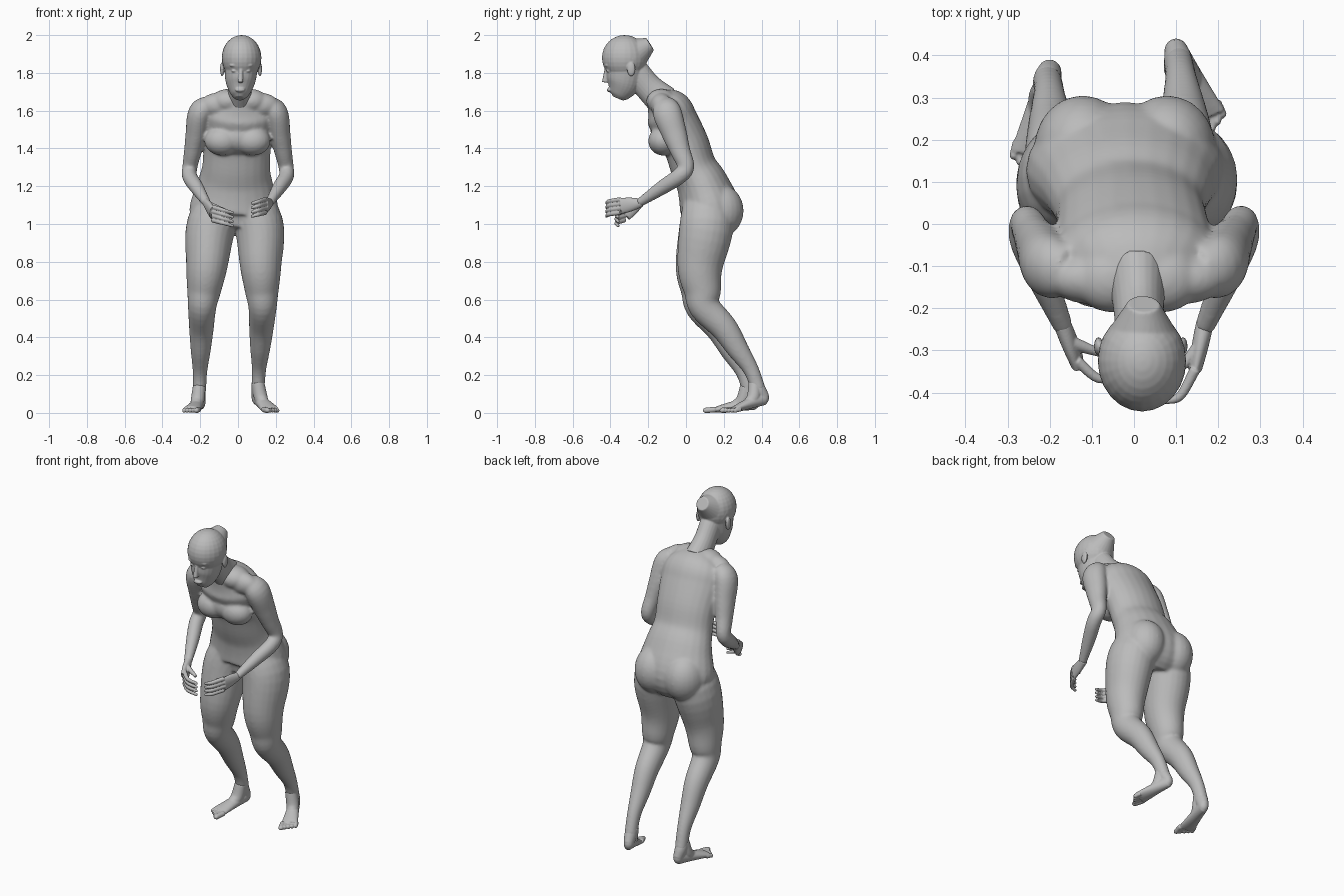
import bpy, bmesh
from math import cos, sin, tau
from mathutils import Vector, Matrix

default_cube = bpy.data.objects.get("Cube")
if default_cube:
    bpy.data.objects.remove(default_cube)

grey = (.5, .5, .5, 1)
skin = bpy.data.materials.new("plain grey")
skin.use_nodes = True
skin.diffuse_color = grey
skin.node_tree.nodes["Principled BSDF"].inputs["Base Color"].default_value = grey


def smooth_path(points, steps=5):
    """Curve that passes evenly through all points."""
    first = points[0] * 2 - points[1]
    last = points[-1] * 2 - points[-2]
    padded = [first, *points, last]
    path = []
    for before, start, end, after in zip(padded, padded[1:], padded[2:], padded[3:]):
        leave, arrive = (end - before) / 2, (after - start) / 2
        for step in range(steps):
            t = step / steps
            ease = t * t * (3 - 2 * t)
            path.append(start.lerp(end, ease) + leave * t * (1 - t) ** 2
                        - arrive * t * t * (1 - t))
    return path + [points[-1]]


def limb(bm, centres, radii, flat_start=1, flat_end=1, sides=24):
    """Rounded tube; the flatness is its depth divided by its width."""
    rows = [Vector((*centre, radius)) for centre, radius in zip(centres, radii)]
    path = smooth_path(rows)
    spine = [Vector(row[:3]) for row in path]
    final = len(spine) - 1
    rings = []
    for i, centre in enumerate(spine):
        along = (spine[min(i + 1, final)] - spine[max(i - 1, 0)]).normalized()
        across = Vector((1, 0, 0))
        across = (across - along * across.dot(along)).normalized()
        deep = along.cross(across) * (flat_start + (flat_end - flat_start) * i / final)
        radius = path[i].w
        angles = [tau * side / sides for side in range(sides)]
        rings.append([bm.verts.new(centre + (across * cos(a) + deep * sin(a)) * radius)
                      for a in angles])
    for lower, upper in zip(rings, rings[1:]):
        for side in range(sides):
            bm.faces.new((lower[side - 1], lower[side], upper[side], upper[side - 1]))
    bm.faces.new(rings[0])
    bm.faces.new(rings[-1])


def blob(bm, centre, size):
    """Ellipsoid."""
    place = Matrix.Translation(centre) @ Matrix.Diagonal((*size, 1))
    bmesh.ops.create_uvsphere(bm, u_segments=24, v_segments=16, radius=1, matrix=place)


def midline(y, z):
    """Point on the slightly leaning centre plane of the trunk."""
    return Vector(((z - 1.5) / 20, y, z))


def mirrored(side, x, y, z):
    return Vector((side * x, y, z))


def finish(bm, name, voxel, relaxing):
    """Fuse the overlapping volumes into one smooth skin."""
    bmesh.ops.recalc_face_normals(bm, faces=bm.faces)
    mesh = bpy.data.meshes.new(name)
    bm.to_mesh(mesh)
    bm.free()
    mesh.materials.append(skin)
    part = bpy.data.objects.new(name, mesh)
    bpy.context.collection.objects.link(part)
    fuse = part.modifiers.new("fuse", "REMESH")
    fuse.mode = "VOXEL"
    fuse.voxel_size = voxel
    fuse.use_smooth_shade = True
    relax = part.modifiers.new("relax", "SMOOTH")
    relax.iterations = relaxing


def leg(bm, hip, knee, ankle):
    """Thigh bowed to the front, calf bowed to the back."""
    bow = Vector((0, .03, 0))
    crest = hip.lerp(midline(.1, 1.25), .7)
    thigh = [crest, hip, hip.lerp(knee, .5) - bow, hip.lerp(knee, .8) - bow / 2]
    calf = [knee.lerp(ankle, quarter / 4) + bow for quarter in (1, 2, 3)]
    limb(bm, [*thigh, knee, *calf, ankle],
         [.1, .13, .11, .09, .075, .065, .053, .038, .035], flat_start=1.1, flat_end=1.1)


def arm(bm, side, wrist):
    collar = mirrored(side, .15, -.11, 1.64)
    shoulder = mirrored(side, .2, -.1, 1.59)
    elbow = mirrored(side, .255, 0, 1.3)
    bend = elbow + Vector((0, -.04, -.05))
    limb(bm, [collar, shoulder, shoulder.lerp(elbow, .4), shoulder.lerp(elbow, .7),
              elbow, bend, bend.lerp(wrist, .4), wrist],
         [.045, .063, .056, .047, .04, .04, .037, .023], flat_start=1.25)


def hand(name, wrist, knuckle, tip):
    """Palm on edge, with the fingers stacked below each other."""
    bm = bmesh.new()
    drop = Vector((0, 0, -.023))
    curl = Vector((0, -.025, 0))
    palm = knuckle + drop * 1.5
    heel = wrist.lerp(palm, -.2)
    limb(bm, [heel, wrist.lerp(palm, .4), palm], [.021, .02, .016],
         flat_start=1, flat_end=2.6)
    for finger in range(4):
        base, end = knuckle + drop * finger, tip + drop * finger
        limb(bm, [base, base.lerp(end, .5) + curl, end], [.013, .011, .008], sides=12)
        blob(bm, end, [.008] * 3)
    # Thumb
    root = wrist.lerp(knuckle, .4)
    reach = tip.lerp(root, .3) - curl
    limb(bm, [root, root.lerp(reach, .5), reach], [.017, .013, .008], sides=12)
    finish(bm, name, .003, 2)


def foot(name, side, ankle, heel, ball):
    """Foot with the heel raised and the big toe on the inner side."""
    bm = bmesh.new()
    along = (ball - heel).normalized()
    outward = Vector((-along.y, along.x, 0)).normalized() * side
    shin = ankle + Vector((0, -.02, .04))
    instep = heel.lerp(ball, .5)
    limb(bm, [heel, heel.lerp(ball, .4), ball], [.028, .035, .048],
         flat_start=1.4, flat_end=.35)
    limb(bm, [shin, ankle, heel], [.034, .034, .028], flat_start=1.1, flat_end=1.2)
    limb(bm, [shin, ankle.lerp(instep, .5), instep], [.034, .036, .03])
    blob(bm, heel, (.028, .03, .036))
    level = Vector((along.x, along.y, 0))
    for toe in range(5):
        size = .011 if toe else .015
        start = ball + outward * (toe - 2) * .019 - level * toe * .006
        end = start + level * (.055 - toe * .005)
        end.z = .013
        limb(bm, [start, end], [size, size], sides=12)
        blob(bm, end, (size, size, .013))
    finish(bm, name, .004, 3)


# Trunk, from the crotch up to the base of the neck
body = bmesh.new()
limb(body, [midline(.11, .96), midline(.13, 1.06), midline(.09, 1.2), midline(.04, 1.3),
            midline(0, 1.42), midline(-.06, 1.53), midline(-.1, 1.61), midline(-.16, 1.68)],
     [.16, .235, .205, .18, .18, .19, .18, .09], flat_start=.68, flat_end=.68)
blob(body, midline(-.1, 1.46), (.14, .09, .09))                         # breastbone
wrists = {side: mirrored(side, .165, -.25, 1.11) for side in (-1, 1)}
for side, wrist in wrists.items():
    across = Vector((side, 0, 0))
    blob(body, midline(-.12, 1.44) + across * .08, (.095, .08, .078))   # breast
    blob(body, midline(.18, 1.07) + across * .1, (.115, .125, .14))     # buttock
    blob(body, midline(-.13, 1.63) + across * .11, (.1, .06, .065))     # collar
    blob(body, midline(-.13, 1.65) + across * .06, (.09, .08, .065))    # neck muscle
    arm(body, side, wrist)

# Legs, the right one set further forward
right_ankle, left_ankle = Vector((-.205, .34, .1)), Vector((.105, .385, .12))
leg(body, Vector((-.14, .11, 1)), Vector((-.19, .08, .56)), right_ankle)
leg(body, Vector((.11, .11, 1)), Vector((.13, .1, .56)), left_ankle)
finish(body, "body", .008, 8)

# Head with neck and face
head = bmesh.new()
limb(head, [midline(-.12, 1.65), midline(-.2, 1.725), midline(-.27, 1.81)], [.07, .06, .06],
     flat_start=1.25, flat_end=1.2)
blob(head, midline(-.325, 1.88), (.105, .12, .12))                      # skull
limb(head, [midline(-.29, 1.89), midline(-.19, 1.953)], [.1, .038])     # raised crown
limb(head, [midline(-.32, 1.84), midline(-.33, 1.75), midline(-.35, 1.69),
            midline(-.36, 1.665)], [.09, .078, .05, .025], flat_start=1.15, flat_end=1.2)
limb(head, [midline(-.42, 1.83), midline(-.43, 1.75)], [.009, .015])    # nose
blob(head, midline(-.405, 1.71), (.027, .014, .012))                    # lips
for side in (-1, 1):
    across = Vector((side, 0, 0))
    blob(head, midline(-.41, 1.81) + across * .037, (.014, .012, .007)) # eye
    blob(head, midline(-.415, 1.84) + across * .037, (.025, .015, .01)) # brow
    blob(head, midline(-.29, 1.82) + across * .1, (.011, .022, .038))   # ear
finish(head, "head", .004, 4)

hand("left_hand", wrists[1], Vector((.145, -.345, 1.13)), Vector((.075, -.42, 1.11)))
hand("right_hand", wrists[-1], Vector((-.135, -.325, 1.09)), Vector((-.03, -.36, 1.06)))
foot("left_foot", 1, left_ankle, Vector((.1, .41, .08)), Vector((.17, .255, .018)))
foot("right_foot", -1, right_ankle, Vector((-.2, .36, .055)), Vector((-.245, .165, .018)))
